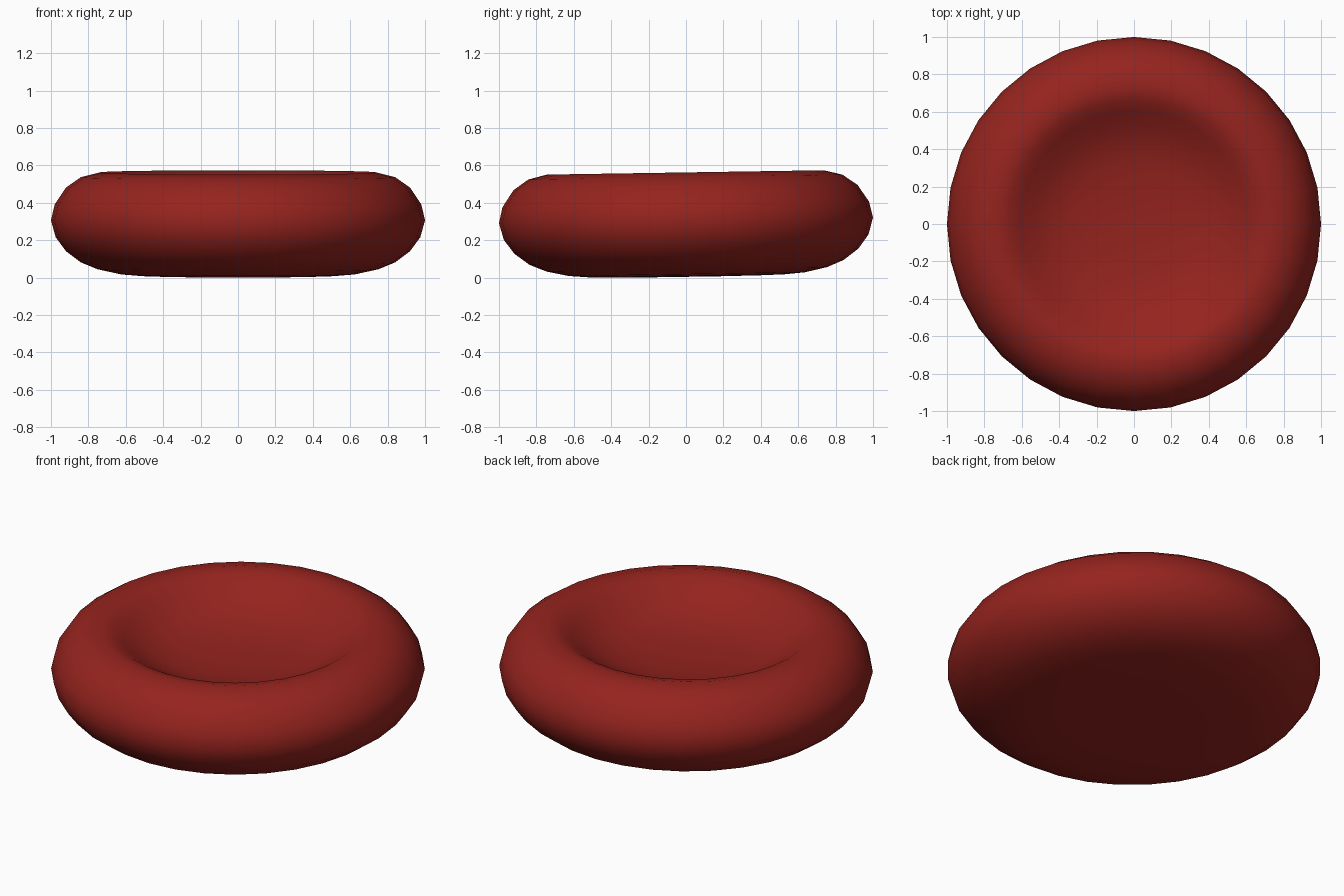
import bpy, bmesh, math
from mathutils import Matrix

if "Cube" in bpy.data.objects:
    bpy.data.objects.remove(bpy.data.objects["Cube"])

SEGMENTS = 32

# Half cross-section (radius, height) from the underside centre to the dimple centre
profile = [
    (0, .008), (.2, .008), (.4, .010), (.52, .013), (.63, .022), (.75, .048),
    (.84, .085), (.92, .145), (.975, .22), (1, .31), (.98, .395), (.92, .485),
    (.84, .541), (.74, .566), (.67, .549), (.61, .512), (.53, .462),
    (.45, .425), (.35, .397), (.2, .379), (0, .374),
]

# Lathe the profile around z
bm = bmesh.new()
verts = [bm.verts.new((r, 0, z)) for r, z in profile]
edges = [bm.edges.new(pair) for pair in zip(verts, verts[1:])]
bmesh.ops.spin(bm, geom=verts + edges, cent=(0, 0, 0), axis=(0, 0, 1),
               angle=math.tau, steps=SEGMENTS, use_duplicate=False)
bmesh.ops.remove_doubles(bm, verts=bm.verts[:], dist=1e-4)
bmesh.ops.recalc_face_normals(bm, faces=bm.faces[:])

# Slight tilt, raised at the back, then rest on the ground
bm.transform(Matrix.Translation((0, 0, .3)) @ Matrix.Rotation(math.radians(.9), 4, 'X')
             @ Matrix.Translation((0, 0, -.3)))
low = min(v.co.z for v in bm.verts)
bmesh.ops.translate(bm, verts=bm.verts[:], vec=(0, 0, -low))
for f in bm.faces:
    f.smooth = True

mesh = bpy.data.meshes.new("dimpled_disc")
bm.to_mesh(mesh)
bm.free()
disc = bpy.data.objects.new("dimpled_disc", mesh)
bpy.context.collection.objects.link(disc)

# Dark red surface
red = bpy.data.materials.new("dark_red")
red.diffuse_color = (.3, .017, .013, 1)
red.use_nodes = True
red.node_tree.nodes["Principled BSDF"].inputs["Base Color"].default_value = red.diffuse_color
mesh.materials.append(red)
